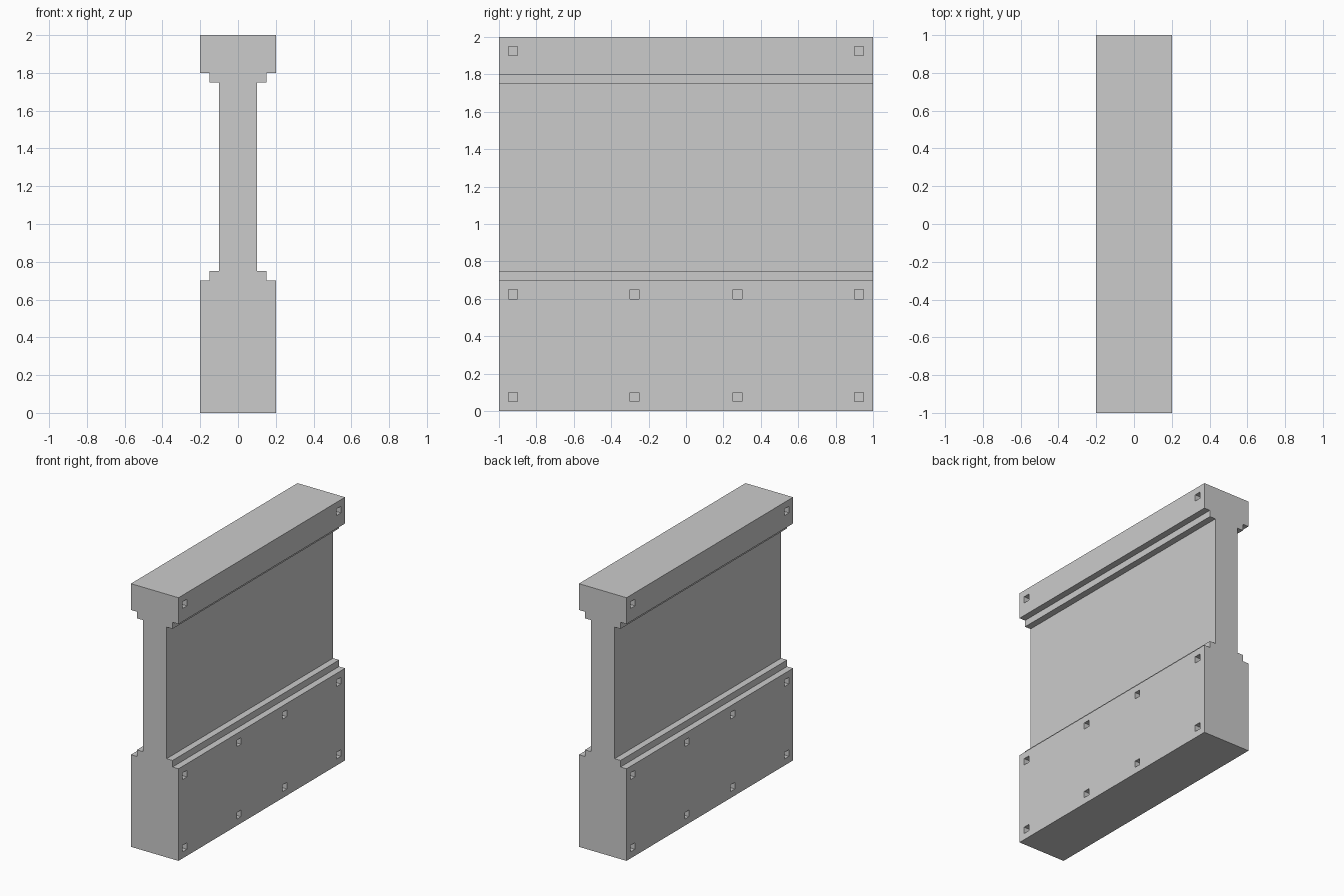
import bpy, bmesh
from mathutils import Matrix

if "Cube" in bpy.data.objects:
    bpy.data.objects.remove(bpy.data.objects["Cube"])


def make_object(name, bm):
    bmesh.ops.recalc_face_normals(bm, faces=bm.faces)
    mesh = bpy.data.meshes.new(name)
    bm.to_mesh(mesh)
    bm.free()
    obj = bpy.data.objects.new(name, mesh)
    bpy.context.collection.objects.link(obj)
    return obj


# Wall panel: stepped half profile mirrored in x, extruded along y
half = [(0.2, 0), (0.2, 0.7), (0.15, 0.7), (0.15, 0.75), (0.1, 0.75),
        (0.1, 1.75), (0.15, 1.75), (0.15, 1.8), (0.2, 1.8), (0.2, 2)]
profile = half + [(-x, z) for x, z in reversed(half)]
bm = bmesh.new()
face = bm.faces.new([bm.verts.new((x, -1, z)) for x, z in profile])
ext = bmesh.ops.extrude_face_region(bm, geom=[face])
bmesh.ops.translate(bm, vec=(0, 2, 0),
                    verts=[v for v in ext["geom"] if isinstance(v, bmesh.types.BMVert)])
wall = make_object("wall_panel", bm)

# Square bolt holes on both long sides
SIZE, DEPTH = 0.05, 0.05
rows = {0.075: (0.925, 0.275), 0.625: (0.925, 0.275), 1.925: (0.925,)}
bm = bmesh.new()
for z, offsets in rows.items():
    for y in offsets:
        for sx in (-1, 1):
            for sy in (-1, 1):
                bmesh.ops.create_cube(bm, size=1, matrix=(
                    Matrix.Translation((sx * 0.2, sy * y, z))
                    @ Matrix.Diagonal((2 * DEPTH, SIZE, SIZE, 1))))
cutter = make_object("bolt_hole_cutter", bm)
cutter.hide_render = True

cut = wall.modifiers.new("bolt_holes", "BOOLEAN")
cut.operation = "DIFFERENCE"
cut.solver = "EXACT"
cut.object = cutter
bpy.context.view_layer.objects.active = wall
bpy.ops.object.modifier_apply(modifier=cut.name)
bpy.data.objects.remove(cutter)
